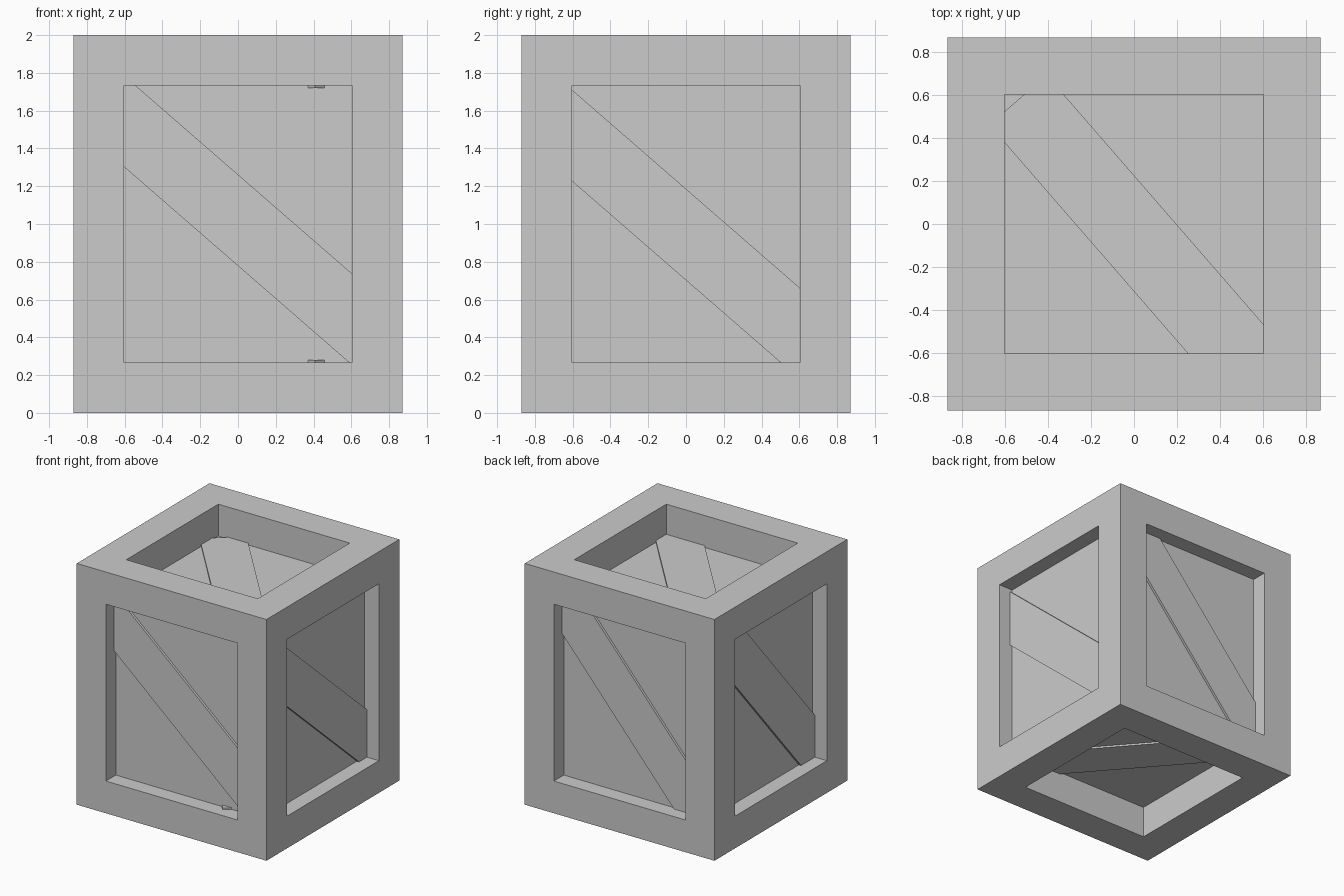
import bpy, bmesh, math
from mathutils import Matrix, Vector

if "Cube" in bpy.data.objects:
    bpy.data.objects.remove(bpy.data.objects["Cube"])

W, H, B = 0.87, 2.0, 0.267      # half width, height, beam thickness
INNER = 0.74                    # half width of the panel core


def box(name, size, matrix):
    mesh = bpy.data.meshes.new(name)
    bm = bmesh.new()
    bmesh.ops.create_cube(bm, size=1.0, matrix=matrix @ Matrix.Diagonal((*size, 1)))
    bm.to_mesh(mesh)
    bm.free()
    obj = bpy.data.objects.new(name, mesh)
    bpy.context.collection.objects.link(obj)
    return obj


def beam(name, size, centre):
    return box(name, size, Matrix.Translation(centre))


def plank(name, centre, u, v, degrees, length, width, thick):
    # diagonal board lying in the plane of u and v, sloping down along u
    u, v = Vector(u), Vector(v)
    a = math.radians(degrees)
    along = u * math.cos(a) - v * math.sin(a)
    across = u * math.sin(a) + v * math.cos(a)
    rot = Matrix((along, across, along.cross(across))).transposed().to_4x4()
    return box(name, (length, width, thick), Matrix.Translation(centre) @ rot)


# Frame: corner posts, then top and bottom rails
c = W - B / 2
for sx in (-1, 1):
    for sy in (-1, 1):
        beam("corner_post", (B, B, H - 2 * B), (sx * c, sy * c, H / 2))
for level, z in (("bottom", B / 2), ("top", H - B / 2)):
    for s in (-1, 1):
        beam(level + "_side_rail", (B, 2 * W, B), (s * c, 0, z))
        beam(level + "_cross_rail", (2 * (W - B), B, B), (0, s * c, z))

# Recessed panels as one closed core
beam("panel_core", (2 * INNER, 2 * INNER, 2 * (H / 2 - 0.265)), (0, 0, H / 2))

# Diagonal braces on the four sides
X, Y, Z = Vector((1, 0, 0)), Vector((0, 1, 0)), Vector((0, 0, 1))
for name, n, u, deg, z in (("front_brace", -Y, X, 41, 1.02),
                           ("right_brace", X, Y, 41, 0.944),
                           ("back_brace", Y, -X, 49, 1.03),
                           ("left_brace", -X, -Y, 49, 1.03)):
    plank(name, n * 0.74 + Z * z, u, Z, deg, 1.94, 0.365, 0.04)

# Diagonal braces on top and bottom
for name, z in (("top_brace", 1.735), ("bottom_brace", 0.265)):
    plank(name, (0, -0.044, z), X, Y, 49, 1.65, 0.355, 0.03)
